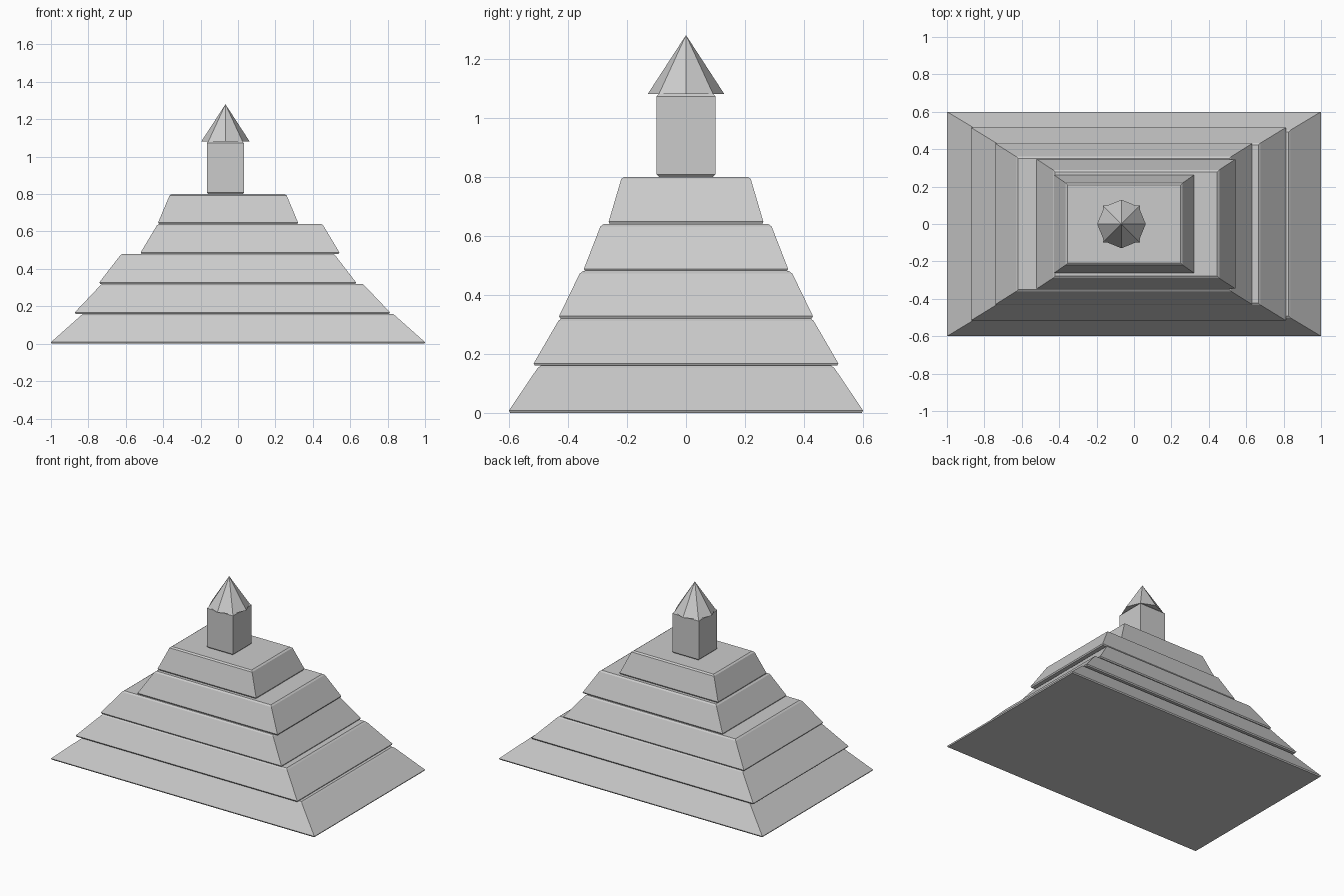
import bpy, bmesh

if "Cube" in bpy.data.objects:
    bpy.data.objects.remove(bpy.data.objects["Cube"])


def block(name, cx, z0, hx, hy, height, taper, edge=0.008, foot=0.004, lip=0.011):
    """Rectangular tapered block with narrow chamfers on its foot and top edges."""
    # each ring: height, scale, inset
    rings = [(0, 1, foot), (edge, 1, 0),
             (height - edge, taper, 0), (height, taper, lip)]
    bm = bmesh.new()
    loops = []
    for z, s, inset in rings:
        loops.append([bm.verts.new((cx + sx * (hx * s - inset),
                                    sy * (hy * s - inset), z0 + z))
                      for sx, sy in ((-1, -1), (1, -1), (1, 1), (-1, 1))])
    for lower, upper in zip(loops, loops[1:]):
        for i in range(4):
            j = (i + 1) % 4
            bm.faces.new((lower[i], lower[j], upper[j], upper[i]))
    bm.faces.new(loops[0][::-1])
    bm.faces.new(loops[-1])
    mesh = bpy.data.meshes.new(name)
    bm.to_mesh(mesh)
    bm.free()
    ob = bpy.data.objects.new(name, mesh)
    bpy.context.collection.objects.link(ob)
    return ob


# Five stacked tiers: centre x, half width, half depth
tiers = [(0.0, 1.0, 0.6), (-0.03, 0.842, 0.516), (-0.055, 0.686, 0.43),
         (0.011, 0.531, 0.346), (-0.053, 0.374, 0.262)]
for n, (cx, hx, hy) in enumerate(tiers):
    block(f"tier_{n + 1}", cx, 0.16 * n, hx, hy, 0.16, 0.838)

# Square tower on top
block("tower", -0.067, 0.80, 0.1, 0.1, 0.28, 1.0, foot=0.008, lip=0.008)

# Eight-sided pointed roof
bpy.ops.mesh.primitive_cone_add(vertices=8, radius1=0.13, radius2=0, depth=0.2,
                                location=(-0.067, 0, 1.18))
bpy.context.object.name = "roof"
